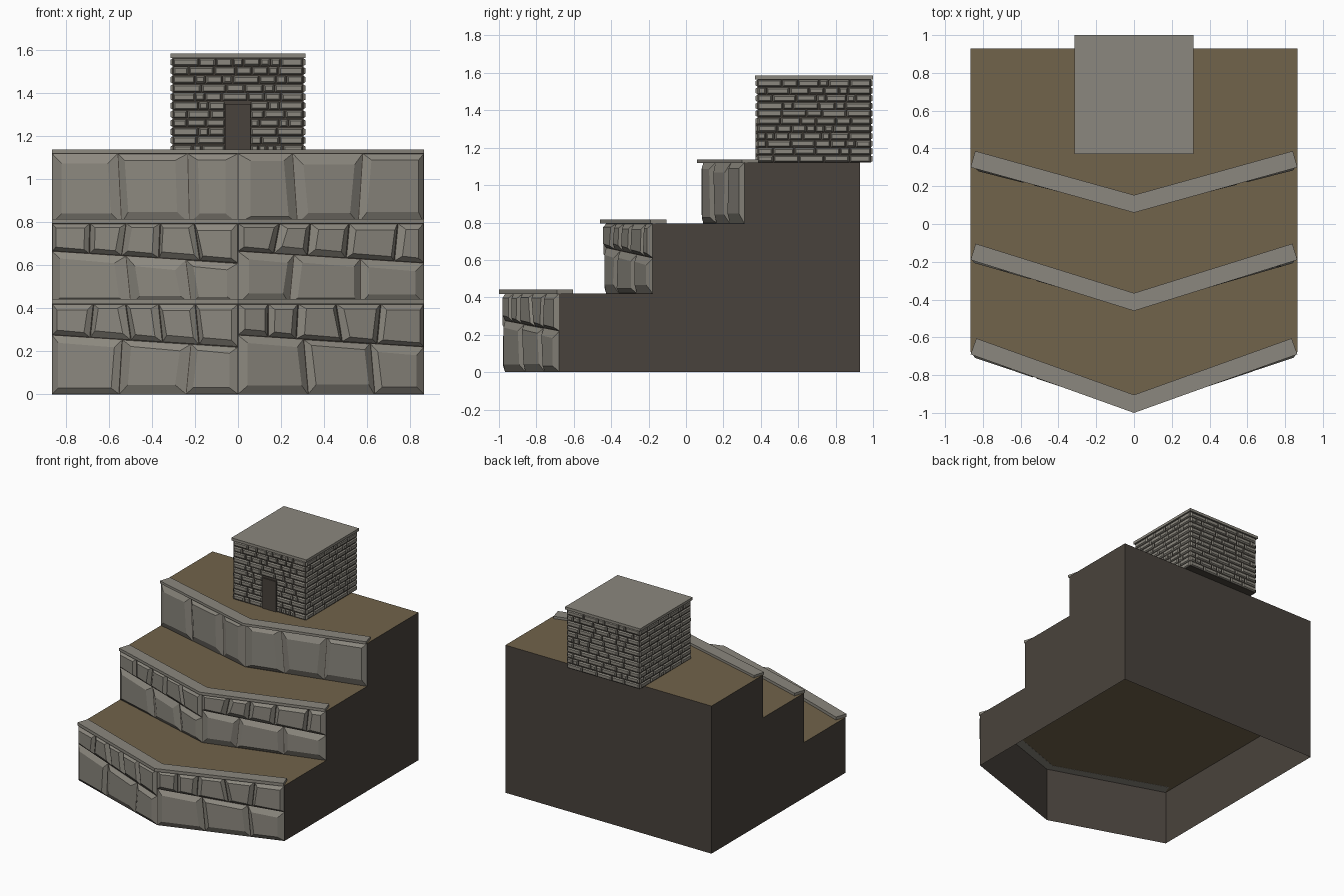
import bpy, bmesh, math, random
from mathutils import Vector

random.seed(4)
if "Cube" in bpy.data.objects:
    bpy.data.objects.remove(bpy.data.objects["Cube"])


def material(name, r, g, b):
    m = bpy.data.materials.new(name)
    m.use_nodes = True
    m.diffuse_color = (r, g, b, 1)
    m.node_tree.nodes["Principled BSDF"].inputs["Base Color"].default_value = (r, g, b, 1)
    return m


STONE = material("grey stone", 0.26, 0.245, 0.21)
EARTH = material("brown earth", 0.165, 0.125, 0.07)
DARK = material("dark stone", 0.066, 0.055, 0.045)


def finish(name, bm, *mats):
    mesh = bpy.data.meshes.new(name)
    bm.to_mesh(mesh)
    bm.free()
    for m in mats:
        mesh.materials.append(m)
    ob = bpy.data.objects.new(name, mesh)
    bpy.context.collection.objects.link(ob)
    return ob


def prism(name, outline, z0, z1, mats, bottom=True):
    """Upright prism over a counter-clockwise outline; the second material goes on top."""
    bm = bmesh.new()
    lo = [bm.verts.new((x, y, z0)) for x, y in outline]
    hi = [bm.verts.new((x, y, z1)) for x, y in outline]
    n = len(outline)
    for i in range(n):
        j = (i + 1) % n
        bm.faces.new((lo[i], lo[j], hi[j], hi[i]))
    top = bm.faces.new(hi)
    top.material_index = len(mats) - 1
    if bottom:
        bm.faces.new(lo[::-1])
    return finish(name, bm, *mats)


def box(name, x, y0, y1, z0, z1, mat):
    return prism(name, [(-x, y0), (x, y0), (x, y1), (-x, y1)], z0, z1, [mat])


def add_stone(bm, place, quad, gap, bevel, height):
    """Chamfered block on a wall; place(a, z, h) maps wall coordinates to space."""
    signs = [(1, 1), (-1, 1), (-1, -1), (1, -1)]
    left, right, low, high = [bevel * random.uniform(0.7, 1.3) for _ in range(4)]
    base, face = [], []
    for (a, z), (sa, sz) in zip(quad, signs):
        da = left if sa > 0 else right
        dz = low if sz > 0 else high
        base.append(bm.verts.new(place(a + sa * gap, z + sz * gap, 0)))
        face.append(bm.verts.new(place(a + sa * (gap + da), z + sz * (gap + dz), height)))
    bm.faces.new(face)
    for i in range(4):
        j = (i + 1) % 4
        bm.faces.new((base[i], base[j], face[j], face[i]))


W = 0.865   # half width of the terraces
BACK = 0.93


def chevron_place(tip, end, side):
    slope = (end - tip) / W
    normal = Vector((side * slope, -1, 0)).normalized()
    return lambda a, z, h: Vector((a, tip + slope * abs(a), z)) + normal * h


def wall_half(bm, place, side, z0, z1, split, lower, upper):
    """One straight half of a retaining wall, in one or two courses."""
    start = -W if side < 0 else 0

    def seam(x):
        return split[0] + (split[1] - split[0]) * (x - start) / W

    def course(cuts, bottom, top, bevel):
        lean = [random.uniform(-0.014, 0.014) for _ in cuts]
        edges = [(start, start)]
        edges += [(c + d, c - d) for c, d in zip(cuts, lean)]
        edges += [(start + W, start + W)]
        for (lb, lt), (rb, rt) in zip(edges, edges[1:]):
            quad = [(lb, bottom(lb)), (rb, bottom(rb)), (rt, top(rt)), (lt, top(lt))]
            add_stone(bm, place, quad, 0.002, bevel, 0.022)

    if upper:
        course(lower, lambda x: z0, seam, 0.036)
        course(upper, seam, lambda x: z1, 0.024)
    else:
        course(lower, lambda x: z0, lambda x: z1, 0.04)


# Terraces: name, cap tip y, cap end y, bottom, top, cap thickness, seam heights,
# then the joints of the (lower, upper) courses on each half
TERRACES = [
    ("lower", -1.0, -0.69, 0.0, 0.42, 0.022, (0.275, 0.22),
     ([-0.545, -0.23], [-0.68, -0.51, -0.36, -0.19]),
     ([0.315, 0.625], [0.14, 0.275, 0.47, 0.655])),
    ("middle", -0.46, -0.19, 0.42, 0.795, 0.02, (0.665, 0.61),
     ([-0.51, -0.23], [-0.69, -0.53, -0.365, -0.19]),
     ([0.25, 0.57], [0.18, 0.33, 0.51, 0.735])),
    ("upper", 0.06, 0.30, 0.795, 1.12, 0.018, None,
     ([-0.55, -0.23], None), ([0.265, 0.57], None)),
]

for name, tip, end, z0, z1, thick, split, left, right in TERRACES:
    # Hollow earth-topped block
    t, e = tip + 0.032, end + 0.012
    prism(name + "_terrace", [(0, t), (W, e), (W, BACK), (-W, BACK), (-W, e)],
          z0, z1, [DARK, EARTH], bottom=False)

    # Stone facing
    bm = bmesh.new()
    for side, (low, up) in ((-1, left), (1, right)):
        wall_half(bm, chevron_place(t, e, side), side, z0, z1, split, low, up)
    finish(name + "_wall_stones", bm, STONE)

    # Coping along the wall top, with square-cut ends
    ang = math.atan2(end - tip, W)
    dx, dy = 0.09 * math.sin(ang), 0.09 * math.cos(ang)
    prism(name + "_wall_coping",
          [(0, tip), (W, end), (W - dx, end + dy), (0, tip + 0.09 / math.cos(ang)),
           (dx - W, end + dy), (-W, end)], z1 - 0.001, z1 + thick, [STONE])

# House: mortar core, flat roof and door
FLOOR, EAVES, MID, HALF = 1.12, 1.565, 0.685, 0.304
box("house_core", HALF, MID - HALF, MID + HALF, FLOOR, EAVES, DARK)
box("house_roof", 0.315, 0.37, 1.0, EAVES, EAVES + 0.02, STONE)
DOOR_L, DOOR_R, DOOR_TOP = -0.06, 0.058, 1.35
prism("house_door", [(DOOR_L, 0.372), (DOOR_R, 0.372), (DOOR_R, 0.39), (DOOR_L, 0.39)],
      FLOOR, DOOR_TOP, [DARK])


def house_place(turn):
    c, s = [(1, 0), (0, 1), (-1, 0), (0, -1)][turn]

    def place(a, z, h):
        y = -HALF - h
        return Vector((a * c - y * s, MID + a * s + y * c, z))
    return place


def brick_run(bm, place, a0, a1, z0, z1):
    """Fill one course between a0 and a1 with bricks of uneven length."""
    lengths = []
    while sum(lengths) < a1 - a0:
        lengths.append(random.choice((0.055, 0.09, 0.12, 0.14)))
    scale = (a1 - a0) / sum(lengths)
    a = a0
    for w in lengths:
        b = a + w * scale
        add_stone(bm, place, [(a, z0), (b, z0), (b, z1), (a, z1)], 0.003, 0.006, 0.009)
        a = b


# Brick courses on all four house walls
ROWS = 11
step = (EAVES - FLOOR) / ROWS
for turn, wall in enumerate(("front", "left", "back", "right")):
    bm = bmesh.new()
    for r in range(ROWS):
        z0 = FLOOR + r * step
        z1 = z0 + step
        if turn == 0 and z0 < DOOR_TOP - 0.02:
            spans = [(-HALF, DOOR_L), (DOOR_R, HALF)]
        else:
            spans = [(-HALF, HALF)]
        for a0, a1 in spans:
            brick_run(bm, house_place(turn), a0, a1, z0, z1)
    finish("house_" + wall + "_bricks", bm, STONE)
